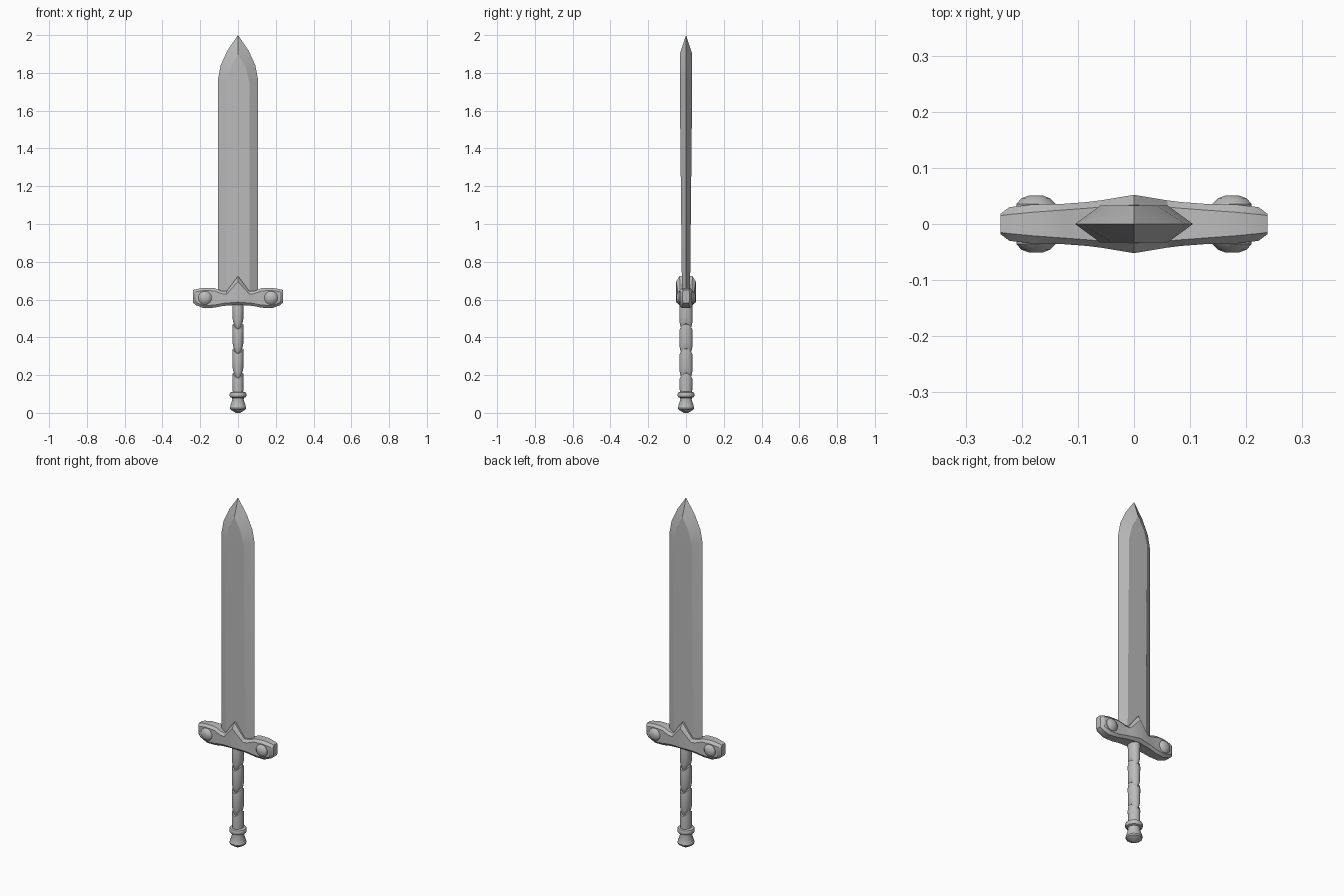
import bpy, bmesh, math

cube = bpy.data.objects.get("Cube")
if cube:
    bpy.data.objects.remove(cube)

steel = bpy.data.materials.new("grey_steel")
steel.use_nodes = True
GREY = (0.5, 0.5, 0.5, 1)
steel.diffuse_color = GREY
steel.node_tree.nodes["Principled BSDF"].inputs["Base Color"].default_value = GREY


def loft(name, rings, smooth=30):
    """Skin a list of equal-length point rings and cap both ends."""
    bm = bmesh.new()
    rows = [[bm.verts.new(p) for p in ring] for ring in rings]
    n = len(rows[0])
    for a, b in zip(rows, rows[1:]):
        for i in range(n):
            j = (i + 1) % n
            bm.faces.new((a[i], a[j], b[j], b[i]))
    bm.faces.new(rows[0])
    bm.faces.new(rows[-1])
    bmesh.ops.remove_doubles(bm, verts=bm.verts, dist=0.0004)
    bmesh.ops.recalc_face_normals(bm, faces=bm.faces)
    mesh = bpy.data.meshes.new(name)
    bm.to_mesh(mesh)
    bm.free()
    mesh.materials.append(steel)
    obj = bpy.data.objects.new(name, mesh)
    bpy.context.collection.objects.link(obj)
    bpy.ops.object.select_all(action='DESELECT')
    obj.select_set(True)
    bpy.context.view_layer.objects.active = obj
    bpy.ops.object.shade_smooth_by_angle(angle=math.radians(smooth))
    return obj


def circle(n):
    return [math.tau * (i + 0.5) / n for i in range(n)]


# Blade: flat centre with bevelled edges, closing to a ridged point
def blade_ring(edge_z, edge_x, flat_z, flat_x, t):
    return [(edge_x, 0, edge_z), (flat_x, t, flat_z), (0, t, flat_z),
            (-flat_x, t, flat_z), (-edge_x, 0, edge_z), (-flat_x, -t, flat_z),
            (0, -t, flat_z), (flat_x, -t, flat_z)]


loft("blade", [blade_ring(*r) for r in (
    (0.60, 0.105, 0.60, 0.06, 0.021),
    (1.77, 0.105, 1.75, 0.06, 0.033),
    (1.84, 0.092, 1.83, 0.04, 0.033),
    (1.92, 0.055, 1.90, 0, 0.033),
    (2.0, 0, 2.0, 0, 0))], 12)


# Guard: bevelled bar lofted sideways through x, top, bottom, face depth, rim depth, bevel
def guard_ring(x, top, bottom, face, rim, bevel):
    low = bottom + 0.014
    return [(x, -rim, top), (x, -face, top - bevel), (x, -face, low), (x, -rim, bottom),
            (x, rim, bottom), (x, face, low), (x, face, top - bevel), (x, rim, top)]


half = [(0, 0.725, 0.572, 0.052, 0.034, 0.03),
        (0.06, 0.645, 0.568, 0.042, 0.03, 0.016),
        (0.085, 0.645, 0.565, 0.039, 0.028, 0.014),
        (0.125, 0.66, 0.557, 0.036, 0.025, 0.014),
        (0.18, 0.662, 0.554, 0.035, 0.021, 0.014),
        (0.222, 0.655, 0.57, 0.03, 0.017, 0.014),
        (0.238, 0.65, 0.583, 0.018, 0.015, 0.014)]
columns = [(-c[0], *c[1:]) for c in reversed(half[1:])] + half
loft("crossguard", [guard_ring(*c) for c in columns], 25)

# Domed rivets passing through both faces of the guard
dome = [(0.051, 0.012), (0.046, 0.026), (0.036, 0.036)]
rivet = [(-y, r) for y, r in dome] + [(y, r) for y, r in reversed(dome)]
for side, sx in (("left", 1), ("right", -1)):
    loft(side + "_rivet", [[(sx * 0.175 + r * math.cos(a), y, 0.609 + r * math.sin(a))
                            for a in circle(12)] for y, r in rivet], 40)

# Grip: wrapped segments divided by wavy grooves, higher at the sides
grip = [(0.09, 0.031)]
for k in range(4):
    z = 0.20 + 0.13 * k
    grip += [(z - 0.022, 0.034), (z - 0.003, 0.032), (z, 0.025), (z + 0.012, 0.029), (z + 0.03, 0.033)]
grip = [p for p in grip if p[0] < 0.61]
loft("grip", [[(0.9 * r * math.cos(a), 1.04 * r * math.sin(a), z + 0.013 * math.cos(2 * a))
               for a in circle(16)] for z, r in grip], 35)

# Pommel: collar ring, narrow neck and flared foot
pommel = [(0, 0.012), (0.018, 0.042), (0.026, 0.045), (0.072, 0.031), (0.08, 0.033),
          (0.084, 0.043), (0.09, 0.046), (0.102, 0.046), (0.108, 0.043), (0.112, 0.03)]
loft("pommel", [[(r * math.cos(a), r * math.sin(a), z) for a in circle(12)]
                for z, r in pommel], 35)
